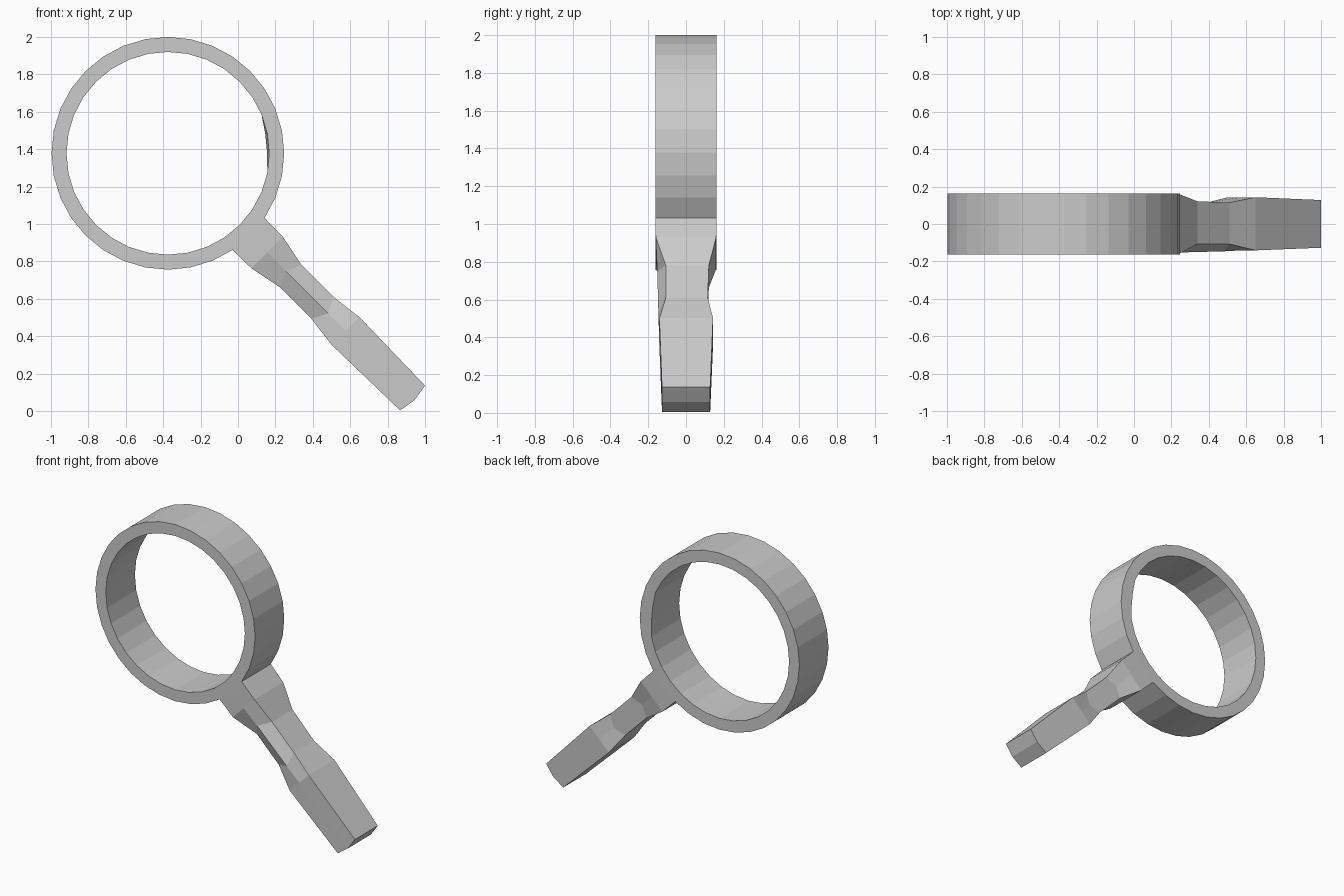
import bpy, bmesh, math

if "Cube" in bpy.data.objects:
    bpy.data.objects.remove(bpy.data.objects["Cube"])

CX, CZ = -0.375, 1.378       # ring centre
R_OUT, R_IN, HALF = 0.622, 0.542, 0.162
N = 32
S = math.sqrt(0.5)


def make_object(name, bm):
    bmesh.ops.recalc_face_normals(bm, faces=bm.faces)
    mesh = bpy.data.meshes.new(name)
    bm.to_mesh(mesh)
    bm.free()
    obj = bpy.data.objects.new(name, mesh)
    bpy.context.collection.objects.link(obj)
    return obj


# Ring: a rectangular section swept round the y axis
bm = bmesh.new()
section = [(R_OUT, -HALF), (R_OUT, HALF), (R_IN, HALF), (R_IN, -HALF)]
loops = []
for i in range(N):
    a = 2 * math.pi * i / N
    loop = []
    for k, (r, y) in enumerate(section):
        if k == 2 and i in (0, 1):      # slight dent on the inner back rim
            r -= 0.011
        loop.append(bm.verts.new((CX + r * math.cos(a), y, CZ + r * math.sin(a))))
    loops.append(loop)
for i in range(N):
    p, q = loops[i], loops[(i + 1) % N]
    for k in range(4):
        if k == 0 and i in (27, 28):    # opening where the handle joins
            continue
        m = (k + 1) % 4
        bm.faces.new((p[k], p[m], q[m], q[k]))
make_object("ring", bm)

# Handle: sections along the diagonal, with a raised ridge on the front grip
# (edge distance, middle distance, half width, front edge y, front ridge y, back y)
sections = [
    (0.610, 0.622, 0.121, 0.162, 0.162, 0.162),
    (0.751, 0.751, 0.119, 0.160, 0.160, 0.160),
    (0.928, 0.892, 0.083, 0.107, 0.152, 0.121),
    (1.168, 1.210, 0.083, 0.107, 0.146, 0.115),
    (1.345, 1.345, 0.105, 0.141, 0.141, 0.143),
    (1.850, 1.866, 0.094, 0.127, 0.127, 0.128),
]
bm = bmesh.new()
loops = []
for u, um, w, fe, fm, b in sections:
    pts = [(u, w, -fe), (um, 0, -fm), (u, -w, -fe), (u, -w, b), (um, 0, b), (u, w, b)]
    loops.append([bm.verts.new((CX + S * (d + v), y, CZ + S * (v - d)))
                  for d, v, y in pts])
for p, q in zip(loops, loops[1:]):
    for k in range(6):
        m = (k + 1) % 6
        bm.faces.new((p[k], p[m], q[m], q[k]))
# Angled end cap in two facets
e = loops[-1]
bm.faces.new((e[0], e[1], e[4], e[5]))
bm.faces.new((e[1], e[2], e[3], e[4]))
make_object("handle", bm)
